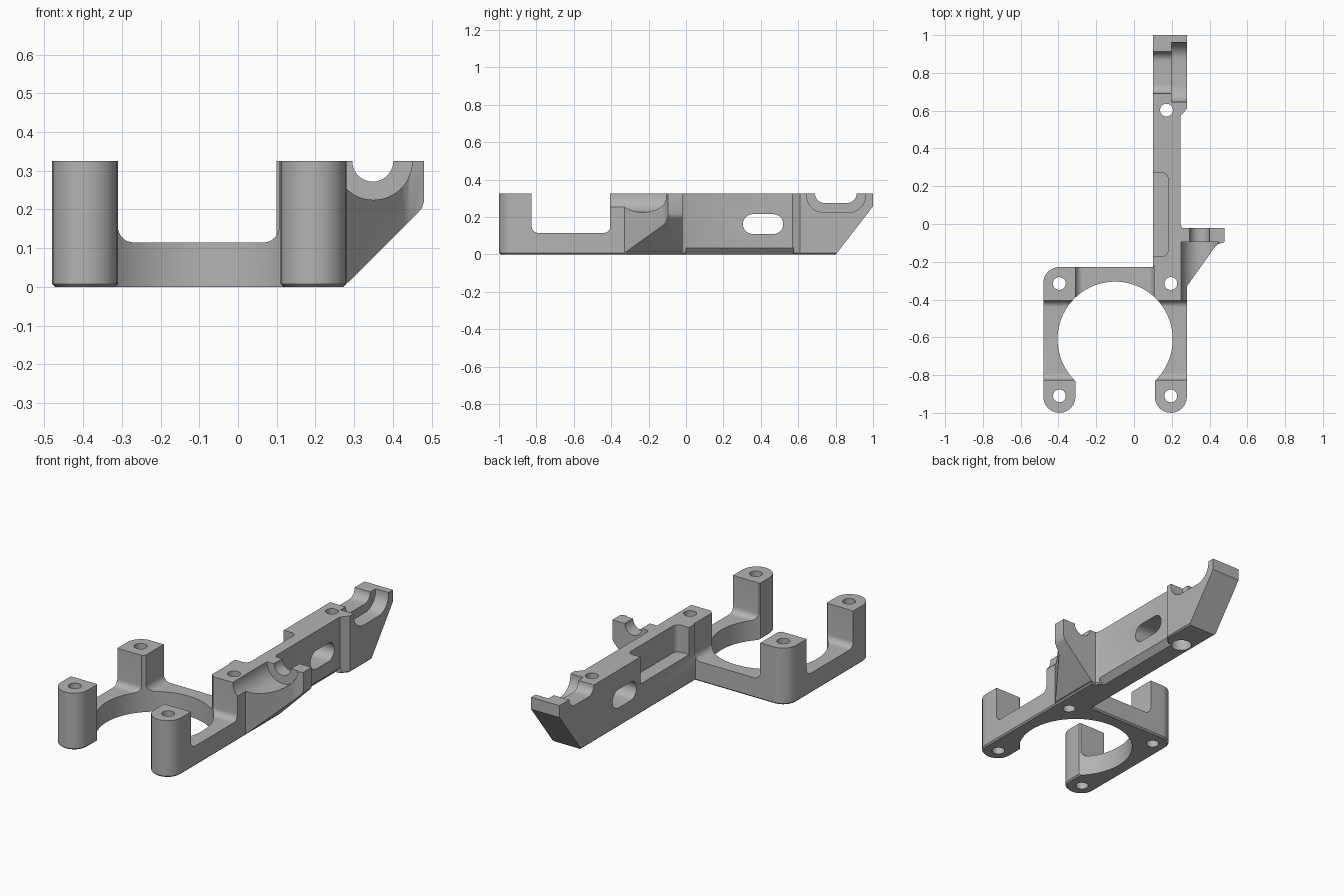
import bpy, bmesh, math

if "Cube" in bpy.data.objects:
    bpy.data.objects.remove(bpy.data.objects["Cube"], do_unlink=True)

TOP = 0.325      # height of posts and beam
LOW = 0.115      # height of the ring frame
ABOVE = 0.5      # cutters reach past the top

grey = bpy.data.materials.new("machined_grey")
grey.use_nodes = True
grey.diffuse_color = (0.45, 0.45, 0.45, 1)
grey.node_tree.nodes["Principled BSDF"].inputs["Base Color"].default_value = grey.diffuse_color


def arc(cx, cy, r, start, end, n=12):
    angles = [math.radians(start + (end - start) * i / n) for i in range(n + 1)]
    return [(cx + r * math.cos(a), cy + r * math.sin(a)) for a in angles]


def trough(lo, hi, bottom, top, r):
    """U profile with rounded bottom corners, open towards top."""
    s = 1 if top > bottom else -1
    left = arc(lo + r, 0, r, 180, 270, 8)
    right = arc(hi - r, 0, r, 270, 360, 8)
    return [(lo, top)] + [(u, bottom + s * (r + v)) for u, v in left + right] + [(hi, top)]


def prism(name, points, axis, lo, hi, edge=0):
    """Extrude a profile along an axis; edge chamfers the rim at z = 0."""
    place = {"x": lambda u, v, w: (w, u, v),
             "y": lambda u, v, w: (u, w, v),
             "z": lambda u, v, w: (u, v, w)}[axis]
    bm = bmesh.new()
    a = [bm.verts.new(place(u, v, lo)) for u, v in points]
    b = [bm.verts.new(place(u, v, hi)) for u, v in points]
    bm.faces.new(a)
    bm.faces.new(b)
    for i in range(len(a)):
        j = (i + 1) % len(a)
        bm.faces.new((a[i], a[j], b[j], b[i]))
    bmesh.ops.recalc_face_normals(bm, faces=bm.faces)
    if edge:
        rim = [e for e in bm.edges if all(abs(v.co.z) < 1e-5 for v in e.verts)]
        bmesh.ops.bevel(bm, geom=rim, offset=edge, segments=1, affect="EDGES")
    mesh = bpy.data.meshes.new(name)
    bm.to_mesh(mesh)
    bm.free()
    mesh.materials.append(grey)
    obj = bpy.data.objects.new(name, mesh)
    bpy.context.collection.objects.link(obj)
    return obj


def combine(target, other, operation="DIFFERENCE"):
    mod = target.modifiers.new("combine", "BOOLEAN")
    mod.object, mod.operation, mod.solver = other, operation, "EXACT"
    bpy.context.view_layer.objects.active = target
    bpy.ops.object.modifier_apply(modifier=mod.name)
    bpy.data.objects.remove(other, do_unlink=True)


# Frame and beam share one plan outline
outline = (arc(0.195, -0.915, 0.085, 180, 360)
           + [(0.28, -0.02), (0.255, -0.02), (0.245, 0), (0.245, 0.57),
              (0.28, 0.61), (0.28, 1), (0.1, 1), (0.1, -0.228)]
           + arc(-0.395, -0.313, 0.085, 90, 180)
           + arc(-0.395, -0.915, 0.085, 180, 360)
           + [(-0.31, -0.82), (0.11, -0.82)])
body = prism("mounting_frame", outline, "z", 0, TOP, 0.008)

# Side bracket: sloped underside, tapered in plan
bracket = prism("side_bracket", [(0.2, 0.012), (0.285, 0.012), (0.465, 0.192), (0.476, 0.205),
                                 (0.48, 0.22), (0.48, TOP), (0.2, TOP)], "y", -0.33, -0.02)
combine(bracket, prism("taper_cutter", [(0.28, -0.4), (0.28, -0.33), (0.43, -0.12), (0.445, -0.107),
                                        (0.48, -0.095), (0.6, -0.095), (0.6, -0.4)], "z", -0.1, ABOVE))
combine(body, bracket, "UNION")

# Lowered ring between the four posts, with filleted feet
combine(body, prism("arm_cutter", trough(-0.825, -0.405, LOW, ABOVE, 0.035), "x", -0.7, 0.7))
combine(body, prism("span_cutter", trough(-0.31, 0.106, LOW, ABOVE, 0.04), "y", -1.2, -0.22))
combine(body, prism("ring_cutter", arc(-0.1, -0.61, 0.305, 0, 355, 71), "z", -0.1, ABOVE))

# Bracket cradle: wide channel in front, narrow groove through the plate
combine(body, prism("channel_cutter", arc(0.35, TOP, 0.1, 0, 354, 59), "y", -0.5, -0.095))
combine(body, prism("groove_cutter", arc(0.348, TOP, 0.053, 0, 350, 35), "y", -0.2, 0.05))

# Rear cradle: stepped trough across the beam
combine(body, prism("inner_cradle", trough(0.69, 0.912, 0.275, ABOVE, 0.05), "x", 0, 0.5))
combine(body, prism("outer_cradle", trough(0.645, 0.96, 0.225, ABOVE, 0.09), "x", 0.198, 0.5))

# Pocket in the inner side of the beam
pocket = [(x, y) for y, x in trough(-0.17, 0.27, 0.18, 0, 0.03)]
combine(body, prism("pocket_cutter", pocket, "z", 0.17, ABOVE))

# Slot through the beam
slot = arc(0.467, 0.162, 0.053, -90, 90) + arc(0.357, 0.162, 0.053, 90, 270)
combine(body, prism("slot_cutter", slot, "x", 0, 0.5))

# Sloped rear end and chamfered lower edge of the beam
combine(body, prism("end_cutter", [(0.8, -0.002), (1.002, 0.26), (1.2, 0.26), (1.2, -0.1), (0.73, -0.1)],
                    "x", 0, 0.5))
combine(body, prism("edge_cutter", [(0.205, -0.01), (0.255, 0.045), (0.255, -0.01)], "y", 0.0, 0.575))

# Screw holes in the posts and the beam, the latter widened below
for x in (-0.395, 0.195):
    for y in (-0.91, -0.315):
        combine(body, prism("post_hole", arc(x, y, 0.034, 0, 345, 23), "z", -0.1, ABOVE))
combine(body, prism("beam_hole", arc(0.172, 0.603, 0.034, 0, 345, 23), "z", -0.1, ABOVE))
combine(body, prism("beam_counterbore", arc(0.172, 0.603, 0.055, 0, 345, 23), "z", -0.1, 0.08))

# Smooth curves, sharp corners
bpy.ops.object.select_all(action="DESELECT")
body.select_set(True)
bpy.context.view_layer.objects.active = body
bpy.ops.object.shade_smooth_by_angle(angle=math.radians(30))
